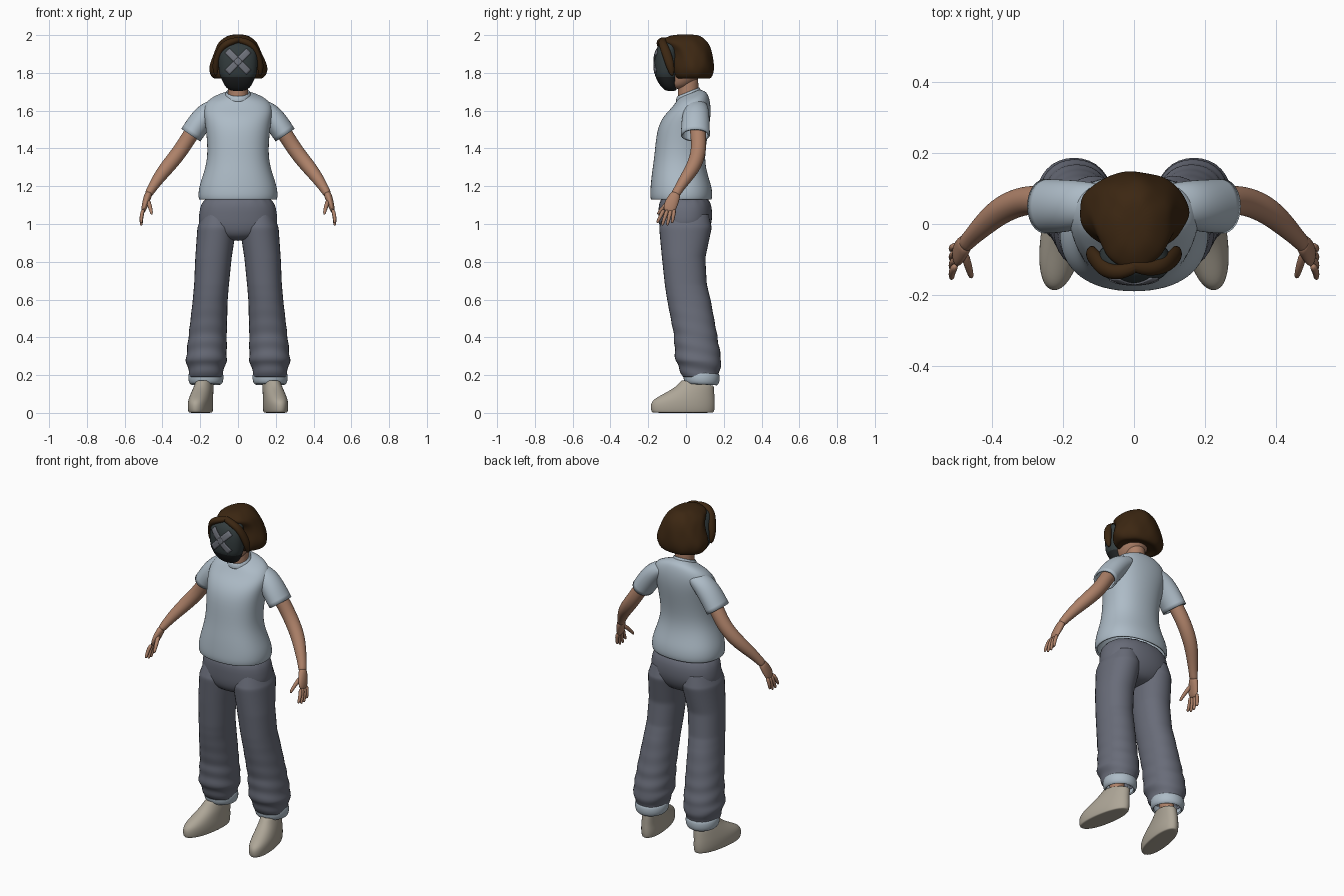
import bpy, bmesh, math
from mathutils import Vector
from mathutils.bvhtree import BVHTree

if "Cube" in bpy.data.objects:
    bpy.data.objects.remove(bpy.data.objects["Cube"], do_unlink=True)


def material(name, *rgb):
    m = bpy.data.materials.new(name)
    m.use_nodes = True
    m.diffuse_color = (*rgb, 1)
    m.node_tree.nodes["Principled BSDF"].inputs["Base Color"].default_value = (*rgb, 1)
    return m


shirt_blue = material("pale blue cloth", .42, .5, .57)
trouser_grey = material("slate cloth", .14, .15, .19)
skin = material("skin", .42, .22, .14)
hair_brown = material("dark brown hair", .045, .02, .006)
mask_teal = material("dark teal mask", .033, .045, .047)
chin_black = material("black chin guard", .014, .016, .017)
tape_grey = material("grey tape", .16, .17, .2)
shoe_beige = material("beige shoe", .42, .38, .31)


def add_object(name, bm, mat):
    """Turn a bmesh into a smooth-shaded object with one material."""
    for face in bm.faces:
        face.smooth = True
    mesh = bpy.data.meshes.new(name)
    bm.to_mesh(mesh)
    bm.free()
    mesh.materials.append(mat)
    obj = bpy.data.objects.new(name, mesh)
    bpy.context.collection.objects.link(obj)
    return obj


def bridge(name, rings, mat, hollow=False, mirror=False, detail=2):
    """Bridge rings of points into a rounded tube, closed or hollow."""
    bm = bmesh.new()
    rows = [[bm.verts.new(point) for point in ring] for ring in rings]
    for low, high in zip(rows, rows[1:]):
        for i in range(len(low)):
            bm.faces.new((low[i - 1], low[i], high[i], high[i - 1]))
    if not hollow:
        bm.faces.new(rows[0])
        bm.faces.new(rows[-1])
    bmesh.ops.recalc_face_normals(bm, faces=bm.faces)
    obj = add_object(name, bm, mat)
    smooth = obj.modifiers.new("smooth", "SUBSURF")
    smooth.levels = smooth.render_levels = detail
    if hollow:
        wall = obj.modifiers.new("wall", "SOLIDIFY")
        wall.thickness, wall.offset = .01, -1
    if mirror:
        obj.modifiers.new("mirror", "MIRROR").use_mirror_merge = False
    return obj


def level(z, half, front, back, x=0, tilt=0):
    """One cross-section: height, half width, front y, back y, centre x, tilt."""
    return Vector((z, half, front, back, x, tilt))


def power(value, exponent):
    return math.copysign(abs(value) ** exponent, value)


def loft(name, mat, levels, sides=16, square=1, steps=1, shear=0, curl=0, fold=0, **options):
    """Stack cross-sections, with optional in-between rings, curls and cloth folds."""
    stack = [a.lerp(b, i / steps) for a, b in zip(levels, levels[1:]) for i in range(steps)]
    rings = []
    for z, half, front, back, x, tilt in stack + levels[-1:]:
        ring = []
        for i in range(sides):
            a = math.tau * i / sides
            grow = 1.025 + curl * (math.sin(7 * a + 25 * z) + math.sin(11 * a - 40 * z) / 2)
            grow += fold * max(0, .65 - z) * math.sin(75 * z + 2 * math.sin(a))
            dx = half * grow * power(math.cos(a), square)
            dy = (back - front) / 2 * grow * power(math.sin(a), square)
            y = (front + back) / 2 + dy
            ring.append((x + dx - shear * y, y, z + tilt * dy))
        rings.append(ring)
    return bridge(name, rings, mat, **options)


def tube(name, mat, path, sides=12, **options):
    """Sweep ellipses along a path of x, y, z, thickness and breadth along y."""
    points = [Vector(p[:3]) for p in path]
    rings = []
    for i, (centre, p) in enumerate(zip(points, path)):
        along = (points[min(i + 1, len(points) - 1)] - points[max(i - 1, 0)]).normalized()
        broad = Vector((0, 1, 0))
        broad = (broad - along * along.dot(broad)).normalized()
        thin = broad.cross(along)
        angles = [math.tau * k / sides for k in range(sides)]
        rings.append([centre + thin * p[3] * math.cos(a) + broad * p[-1] * math.sin(a)
                      for a in angles])
    return bridge(name, rings, mat, **options)


# Shirt: body, collar and sleeves
loft("shirt_body", shirt_blue, [
    level(z=1.13, half=.205, front=-.185, back=.135),
    level(z=1.15, half=.21, front=-.19, back=.14),
    level(z=1.2, half=.205, front=-.187, back=.135),
    level(z=1.27, half=.18, front=-.18, back=.11),
    level(z=1.36, half=.157, front=-.166, back=.095),
    level(z=1.5, half=.168, front=-.155, back=.12),
    level(z=1.57, half=.18, front=-.12, back=.13),
    level(z=1.62, half=.183, front=-.08, back=.13, tilt=.1),
    level(z=1.66, half=.155, front=-.055, back=.12, tilt=.2),
    level(z=1.68, half=.105, front=-.045, back=.105, tilt=.3),
    level(z=1.69, half=.06, front=-.04, back=.07, tilt=.4),
], square=.88, hollow=True)
loft("shirt_collar", shirt_blue, [
    level(z=z, half=half, front=.015 - half, back=.01 + half, tilt=.4)
    for z, half in ((1.675, .068), (1.69, .067), (1.7, .06))], hollow=True)
tube("sleeves", shirt_blue, [
    (.1, .055, 1.625, .04, .06), (.15, .055, 1.6, .06, .07), (.2, .05, 1.545, .066, .078),
    (.25, .05, 1.47, .063, .08)], hollow=True, mirror=True)

# Trousers: hips, folded legs and turned-up cuffs
loft("trouser_hips", trouser_grey, [
    level(z=1.17, half=.185, front=-.145, back=.125),
    level(z=1.05, half=.207, front=-.145, back=.142),
    level(z=.99, half=.21, front=-.142, back=.132),
    level(z=.945, half=.17, front=-.13, back=.11),
    level(z=.91, half=.08, front=-.09, back=.07),
], square=.88)
loft("trouser_legs", trouser_grey, [
    level(z=1.05, x=.11, half=.08, front=-.12, back=.12),
    level(z=.98, x=.112, half=.103, front=-.142, back=.136),
    level(z=.82, x=.13, half=.096, front=-.127, back=.102),
    level(z=.68, x=.14, half=.092, front=-.112, back=.11),
    level(z=.6, x=.147, half=.092, front=-.1, back=.13),
    level(z=.42, x=.16, half=.1, front=-.065, back=.163),
    level(z=.28, x=.168, half=.108, front=-.056, back=.187),
    level(z=.19, x=.17, half=.085, front=-.016, back=.173),
], square=.92, steps=7, fold=.09, hollow=True, mirror=True, detail=1)
loft("trouser_cuffs", shirt_blue, [
    level(z=z, x=.17, half=half, front=.08 - half, back=.085 + half, tilt=-.05)
    for z, half in ((.215, .082), (.21, .092), (.18, .094), (.157, .088), (.15, .078))],
    hollow=True, mirror=True)

# Ankles and slip-on shoes, toes turned slightly outwards
loft("ankles", skin, [
    level(z=.08, x=.18, half=.035, front=.03, back=.115),
    level(z=.15, x=.18, half=.037, front=.025, back=.105),
    level(z=.26, x=.175, half=.045, front=.02, back=.12)], mirror=True)
loft("shoes", shoe_beige, [
    level(z=0, x=.196, half=.054, front=-.17, back=.14),
    level(z=.003, x=.196, half=.058, front=-.182, back=.148),
    level(z=.03, x=.196, half=.062, front=-.187, back=.152),
    level(z=.06, x=.196, half=.061, front=-.183, back=.152),
    level(z=.085, x=.195, half=.058, front=-.15, back=.15),
    level(z=.13, x=.19, half=.051, front=-.062, back=.148),
    level(z=.152, x=.187, half=.047, front=-.032, back=.146, tilt=-.1),
    level(z=.162, x=.186, half=.043, front=-.018, back=.138, tilt=-.2),
    level(z=.15, x=.186, half=.036, front=0, back=.125, tilt=-.2),
], square=.92, shear=.15, mirror=True)

# Bare arms, palms, fingers and thumbs
tube("arms", skin, [
    (.19, .055, 1.56, .045), (.25, .065, 1.475, .043), (.29, .068, 1.41, .042),
    (.33, .06, 1.355, .042), (.38, .036, 1.295, .04), (.43, -.01, 1.23, .032),
    (.464, -.045, 1.175, .024), (.478, -.06, 1.15, .021, .028)], mirror=True)
tube("palms", skin, [
    (.47, -.05, 1.17, .02, .024), (.48, -.063, 1.14, .021, .033), (.492, -.08, 1.105, .018, .038),
    (.503, -.095, 1.06, .011, .032)], mirror=True)
for i, finger in enumerate(("index", "middle", "ring", "little")):
    root = Vector((.5, -.115 + .018 * i, 1.08))
    tip = root + Vector((.012, -.035 + .008 * i, -.08 if i % 3 else -.068))
    knuckle = root.lerp(tip, .5) + Vector((.006, 0, 0))
    tube(finger + "_fingers", skin, [
        (*root, .012), (*knuckle, .011), (*tip, .009), (*tip.lerp(root, -.1), .005)],
        sides=8, mirror=True, detail=1)
tube("thumbs", skin, [
    (.48, -.07, 1.135, .014), (.465, -.12, 1.09, .012), (.458, -.145, 1.06, .009),
    (.457, -.15, 1.05, .005)], sides=8, mirror=True, detail=1)

# Neck and head
loft("neck", skin, [level(z=z, half=.053, front=-.043, back=.065)
                    for z in (1.62, 1.68, 1.74, 1.8)])
loft("head", skin, [
    level(z=1.715, half=.04, front=-.08, back=-.01),
    level(z=1.74, half=.065, front=-.105, back=.04),
    level(z=1.79, half=.083, front=-.115, back=.085),
    level(z=1.86, half=.09, front=-.115, back=.105),
    level(z=1.93, half=.075, front=-.1, back=.085)])

# Face mask with a darker chin guard
mask = loft("face_mask", mask_teal, [
    level(z=1.703, half=.035, front=-.105, back=-.05),
    level(z=1.72, half=.062, front=-.126, back=-.05),
    level(z=1.75, half=.08, front=-.148, back=-.045),
    level(z=1.78, half=.092, front=-.162, back=-.04),
    level(z=1.8, half=.1, front=-.167, back=-.04),
    level(z=1.86, half=.104, front=-.169, back=-.04),
    level(z=1.91, half=.1, front=-.164, back=-.04),
    level(z=1.945, half=.088, front=-.148, back=-.04),
    level(z=1.965, half=.06, front=-.12, back=-.05)], square=.85)
mask.data.materials.append(chin_black)
for face in mask.data.polygons:
    face.material_index = int(face.center.z < 1.78)

# Taped cross, draped over the mask front
bpy.context.view_layer.update()
surface = BVHTree.FromObject(mask, bpy.context.evaluated_depsgraph_get())
for name, side in (("cross_bar_rising", 1), ("cross_bar_falling", -1)):
    bm = bmesh.new()
    bmesh.ops.create_grid(bm, x_segments=14, y_segments=4, size=1)
    for v in bm.verts:
        along, across = v.co.x * .057, v.co.y * .012
        x, z = side * (along - across), 1.86 + along + across
        hit = surface.ray_cast(Vector((x, -1, z)), Vector((0, 1, 0)))[0]
        v.co = (x, hit.y - .002, z)
    bar = add_object(name, bm, tape_grey)
    tape = bar.modifiers.new("thickness", "SOLIDIFY")
    tape.thickness, tape.offset = .006, 0

# Wavy bobbed hair with a parted fringe
loft("hair", hair_brown, [
    level(z=1.785, half=.08, front=-.02, back=.09),
    level(z=1.765, half=.112, front=-.05, back=.118),
    level(z=1.775, half=.135, front=-.066, back=.135),
    level(z=1.8, half=.15, front=-.075, back=.144),
    level(z=1.835, half=.152, front=-.078, back=.146),
    level(z=1.88, half=.134, front=-.076, back=.14),
    level(z=1.92, half=.117, front=-.085, back=.132),
    level(z=1.95, half=.106, front=-.118, back=.12),
    level(z=1.97, half=.092, front=-.134, back=.106),
    level(z=1.99, half=.066, front=-.1, back=.085),
    level(z=2.004, half=.036, front=-.06, back=.055)], sides=36, curl=.018)
for name, side, sweep in (("fringe_right", -1, .012), ("fringe_left", 1, 0)):
    tube(name, hair_brown, [
        (-.02 * side, -.11, 1.978, .014, .02), (.04 * side, -.128 - sweep, 1.967, .02, .022),
        (.082 * side, -.118 - sweep, 1.942, .02, .024), (.106 * side, -.1, 1.895, .018, .026),
        (.121 * side, -.082, 1.835, .02, .024), (.117 * side, -.072, 1.782, .008, .01)])
